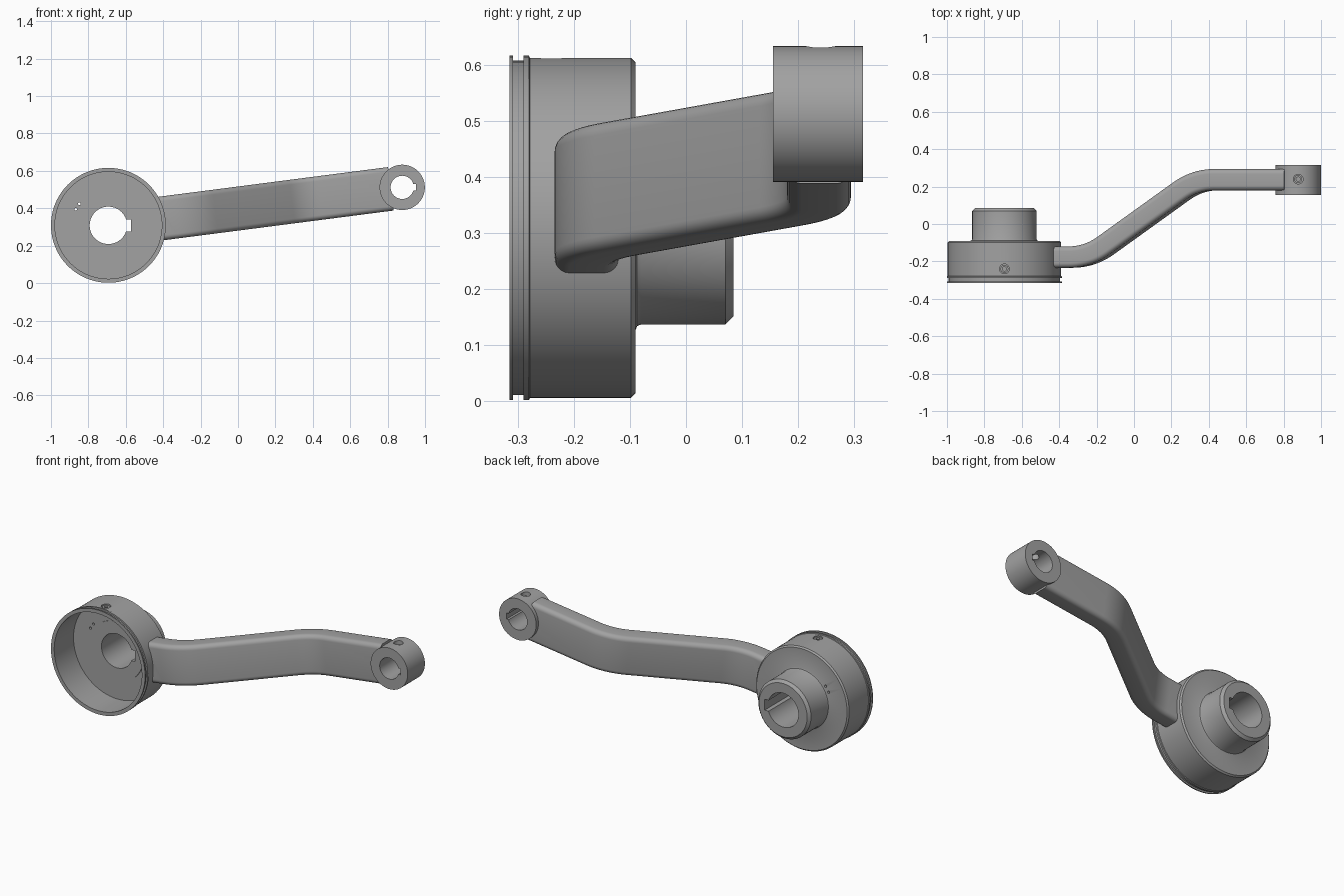
import bpy, bmesh, math
from mathutils import Vector, Matrix

default = bpy.data.objects.get("Cube")
if default:
    bpy.data.objects.remove(default, do_unlink=True)

steel = bpy.data.materials.new("machined_grey")
steel.use_nodes = True
GREY = (0.36, 0.36, 0.36, 1)
steel.diffuse_color = GREY
steel.node_tree.nodes["Principled BSDF"].inputs["Base Color"].default_value = GREY

HUB = Vector((-0.693, 0, 0.309))
PIN = Vector((0.878, 0, 0.512))
TILT = math.atan2(PIN.z - HUB.z, PIN.x - HUB.x)
REACH = (PIN - HUB).length


def finish(bm, name):
    bmesh.ops.recalc_face_normals(bm, faces=bm.faces)
    mesh = bpy.data.meshes.new(name)
    bm.to_mesh(mesh)
    bm.free()
    mesh.materials.append(steel)
    obj = bpy.data.objects.new(name, mesh)
    bpy.context.collection.objects.link(obj)
    return obj


def activate(obj):
    bpy.ops.object.select_all(action="DESELECT")
    obj.select_set(True)
    bpy.context.view_layer.objects.active = obj


def skin(bm, rings, closed):
    """Join successive point rings with quads."""
    rows = [[bm.verts.new(p) for p in ring] for ring in rings]
    pairs = list(zip(rows, rows[1:])) + ([(rows[-1], rows[0])] if closed else [])
    for a, b in pairs:
        for i in range(len(a)):
            j = (i + 1) % len(a)
            bm.faces.new((a[i], a[j], b[j], b[i]))
    return rows


def lathe(name, centre, profile, steps=96):
    """Turn a closed (radius, y) profile about the y axis."""
    bm = bmesh.new()
    angles = [math.tau * k / steps for k in range(steps)]
    skin(bm, [[centre + Vector((r * math.cos(a), y, r * math.sin(a)))
               for a in angles] for r, y in profile], True)
    return finish(bm, name)


def rod(name, centre, radius, length, axis):
    bm = bmesh.new()
    turn = Matrix.Rotation(math.pi / 2, 4, "X") if axis == "y" else Matrix()
    bmesh.ops.create_cone(bm, cap_ends=True, segments=48, radius1=radius,
                          radius2=radius, depth=length,
                          matrix=Matrix.Translation(centre) @ turn)
    return finish(bm, name)


def block(name, centre, size):
    bm = bmesh.new()
    bmesh.ops.create_cube(bm, size=1, matrix=Matrix.Translation(centre)
                          @ Matrix.Diagonal((*size, 1)))
    return finish(bm, name)


def cut(obj, cutter):
    cutter.hide_render = True
    mod = obj.modifiers.new("cut", "BOOLEAN")
    mod.operation, mod.solver, mod.object = "DIFFERENCE", "EXACT", cutter
    activate(obj)
    bpy.ops.object.modifier_apply(modifier=mod.name)
    bpy.data.objects.remove(cutter, do_unlink=True)


# Cupped housing with grooved rim, floor and rear hub
housing = lathe("cup_housing", HUB, [
    (0.1, -0.14), (0.172, -0.14), (0.172, -0.135), (0.286, -0.135),
    (0.286, -0.315), (0.307, -0.315), (0.307, -0.308), (0.298, -0.308),
    (0.298, -0.29), (0.307, -0.29), (0.307, -0.28), (0.303, -0.278),
    (0.303, -0.098), (0.295, -0.09), (0.182, -0.09), (0.175, -0.087),
    (0.172, -0.08), (0.172, 0.07), (0.157, 0.085), (0.1, 0.085)])
cut(housing, block("keyway_cutter", HUB + Vector((0.09, 0, 0)), (0.06, 0.8, 0.064)))
cut(housing, rod("screw_cutter", HUB + Vector((0, -0.24, 0.3)), 0.026, 0.1, "z"))
for dx, dz in ((-0.155, 0.115), (-0.175, 0.085)):
    cut(housing, rod("vent_cutter", HUB + Vector((dx, -0.1, dz)), 0.007, 0.2, "y"))

# Pin boss with keyed bore at the arm tip
boss = lathe("pin_boss", PIN, [(0.062, 0.155), (0.121, 0.155),
                               (0.121, 0.315), (0.062, 0.315)])
cut(boss, block("keyway_cutter", PIN + Vector((0.055, 0.235, 0)), (0.036, 0.4, 0.036)))
cut(boss, rod("screw_cutter", PIN + Vector((0, 0.24, 0.1)), 0.026, 0.12, "z"))

# Hollow set screws sunk in the tapped holes
for name, spot in (("housing_set_screw", HUB + Vector((0, -0.24, 0.292))),
                   ("boss_set_screw", PIN + Vector((0, 0.24, 0.095)))):
    screw = rod(name, spot, 0.021, 0.012, "z")
    cut(screw, rod("socket_cutter", spot, 0.011, 0.1, "z"))


# Offset arm: rounded rectangle swept along a double bend
def arm_path():
    low, high, slope = -0.177, 0.237, math.radians(35.5)
    mid, radius = 0.75, 0.32
    run = (high - low) / 2 / math.tan(slope)
    tangent = radius * math.tan(slope / 2)
    path = [(0.24, low, 0)]
    for k in range(11):
        a = slope * k / 10
        path.append((mid - run - tangent + radius * math.sin(a),
                     low + radius * (1 - math.cos(a)), a))
    for k in range(10, -1, -1):
        a = slope * k / 10
        path.append((mid + run + tangent - radius * math.sin(a),
                     high - radius * (1 - math.cos(a)), a))
    path.append((REACH - 0.061, high, 0))
    return path


def section(half_t, half_w, radius, steps=6):
    points = []
    for q, (st, sw) in enumerate(((1, 1), (-1, 1), (-1, -1), (1, -1))):
        for k in range(steps + 1):
            a = math.pi / 2 * (q + k / steps)
            points.append((st * (half_t - radius) + radius * math.cos(a),
                           sw * (half_w - radius) + radius * math.sin(a)))
    return points


bm = bmesh.new()
spin = Matrix.Rotation(-TILT, 3, "Y")
rings = [[HUB + spin @ Vector((u - t * math.sin(a), y + t * math.cos(a), w))
          for t, w in section(0.057, 0.117, 0.026)] for u, y, a in arm_path()]
rows = skin(bm, rings, False)
bm.faces.new(rows[0])
bm.faces.new(rows[-1])
arm = finish(bm, "offset_arm")
cut(arm, rod("housing_clearance", HUB + Vector((0, -0.2, 0)), 0.296, 0.6, "y"))
cut(arm, rod("bore_clearance", PIN + Vector((0, 0.235, 0)), 0.064, 0.6, "y"))

# Smooth the curved surfaces and keep machined edges crisp
for obj in [o for o in bpy.context.scene.objects if o.type == "MESH"]:
    activate(obj)
    bpy.ops.object.shade_smooth_by_angle(angle=math.radians(30))
